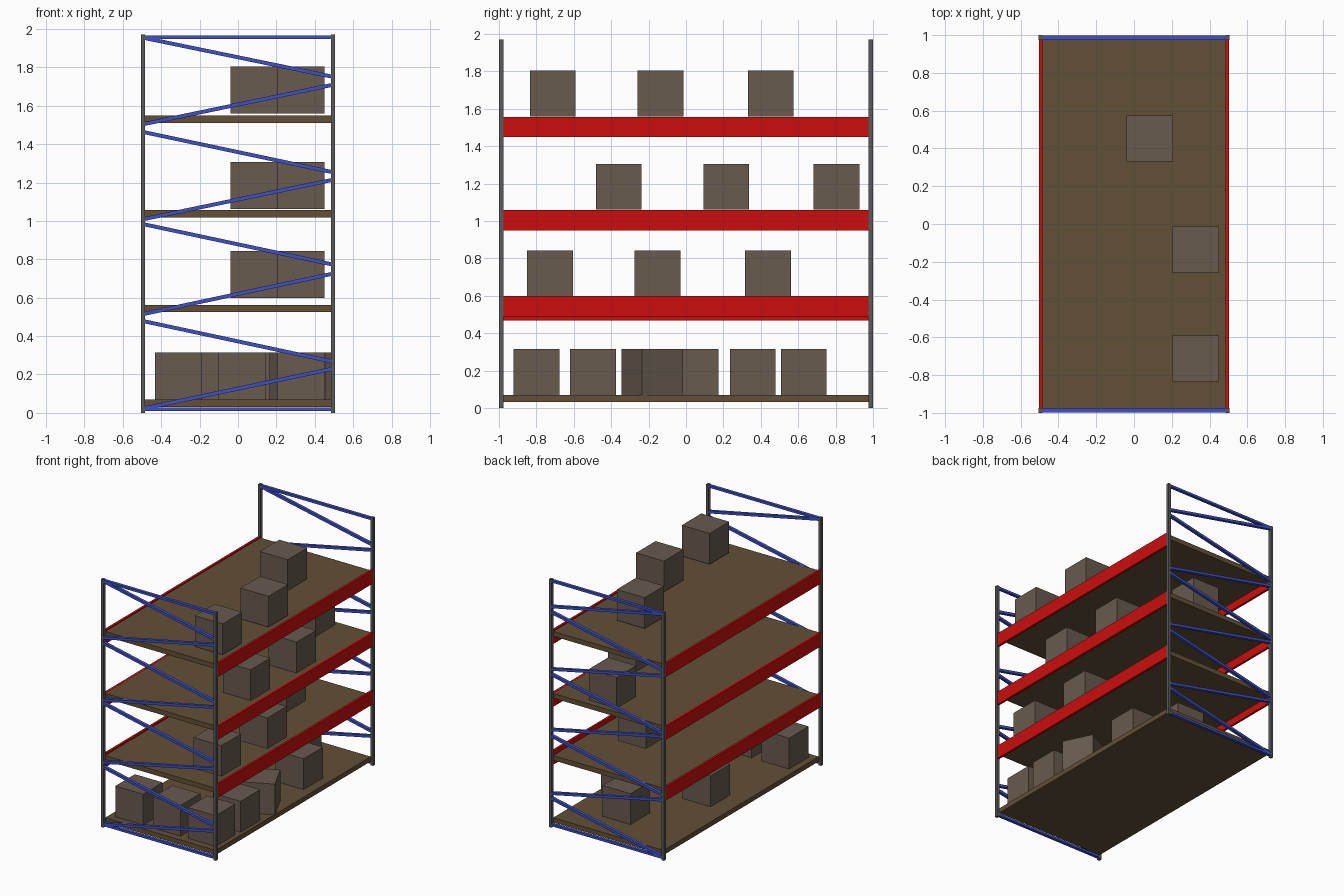
import bpy, math
from mathutils import Vector

if "Cube" in bpy.data.objects:
    bpy.data.objects.remove(bpy.data.objects["Cube"])


def material(name, rgb):
    m = bpy.data.materials.new(name)
    m.diffuse_color = (*rgb, 1)
    m.use_nodes = True
    m.node_tree.nodes["Principled BSDF"].inputs["Base Color"].default_value = m.diffuse_color
    return m


WOOD = material("brown_wood", (0.12, 0.08, 0.036))
CARTON = material("grey_brown_carton", (0.135, 0.103, 0.077))
RED = material("red_paint", (0.6, 0.004, 0.004))
BLUE = material("blue_paint", (0.05, 0.08, 0.56))
STEEL = material("grey_steel", (0.1, 0.1, 0.1))


def box(name, center, size, mat, rot=(0, 0, 0)):
    bpy.ops.mesh.primitive_cube_add(size=1, location=center, rotation=rot)
    ob = bpy.context.object
    ob.name = name
    ob.scale = size
    bpy.ops.object.transform_apply(location=False, rotation=False, scale=True)
    ob.data.materials.append(mat)
    return ob


def bar(name, y, x0, z0, x1, z1, t=0.02):
    # square bar in an end frame, running between two (x, z) points
    d = Vector((x1 - x0, 0, z1 - z0))
    box(name, ((x0 + x1) / 2, y, (z0 + z1) / 2), (d.length, 0.024, t), BLUE,
        (0, -math.atan2(d.z, d.x), 0))


PX, PY, H = 0.494, 0.987, 1.97

# corner posts
for sx in (-1, 1):
    for sy in (-1, 1):
        box("post", (sx * PX, sy * PY, H / 2), (0.021, 0.025, H), STEEL)

# end frames: level bars and zigzag braces (left height, right height)
BRACES = [(1.953, 1.752), (1.505, 1.708), (1.462, 1.255), (1.01, 1.213),
          (0.982, 0.774), (0.516, 0.724), (0.477, 0.268), (0.024, 0.229)]
for y in (-PY, PY):
    for z in (0.02, 1.957):
        bar("level_bar", y, -0.488, z, 0.488, z, 0.018)
    for zl, zr in BRACES:
        bar("diagonal_brace", y, -0.488, zl, 0.488, zr)

# shelf boards
for z in (0.05, 0.544, 1.038, 1.53):
    box("shelf_board", (0, 0, z), (0.97, 1.95, 0.038), WOOD)

# long side beams (left height, right height)
for zl, zr in ((0.522, 0.544), (1.004, 1.004), (1.503, 1.503)):
    box("left_beam", (-PX, 0, zl), (0.018, 1.95, 0.108), RED)
    box("right_beam", (PX, 0, zr), (0.018, 1.95, 0.108), RED)

# cartons: one group of three on each upper shelf, shifted along y
S = 0.245
for y, z in ((-0.727, 0.598), (-0.36, 1.061), (-0.712, 1.56)):
    for dx, dy in ((0.327, 0), (0.327, 0.575), (0.083, 1.165)):
        box("carton", (dx, y + dy, z + S / 2), (S, S, S), CARTON)

# cartons on the bottom shelf (x, y, turn in degrees)
for x, y, turn in ((-0.31, -0.80, 0), (0.02, -0.80, 0), (0.327, -0.80, 0),
                   (0.335, -0.497, 0), (0.327, -0.18, 26), (-0.215, 0.052, 0),
                   (0.29, 0.357, 0), (0.083, 0.63, 0)):
    box("bottom_carton", (x, y, 0.07 + S / 2), (S, S, S), CARTON,
        (0, 0, math.radians(turn)))
